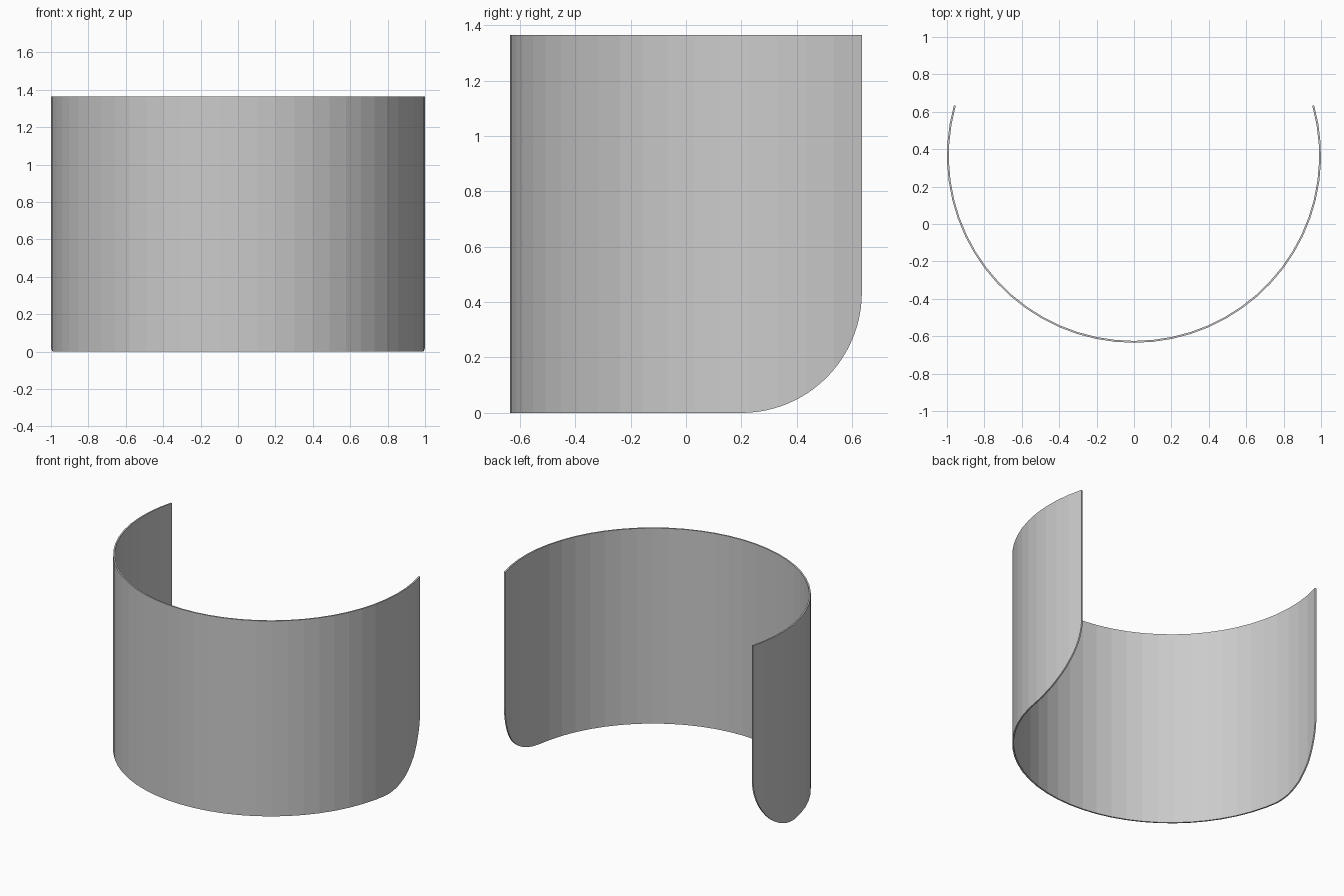
import bpy, bmesh, math

if "Cube" in bpy.data.objects:
    bpy.data.objects.remove(bpy.data.objects["Cube"])

R, T, H = 1.0, 0.01, 1.365      # outer radius, wall thickness, height
CY = 0.365                      # arc centre in y
Y0, Y1 = -0.635, 0.635          # depth limits
FILLET = 0.435                  # rounded lower rear corners
SEGS = 36
HALF = math.pi / 2 + math.asin((Y1 - CY) / R)


def extrude_profile(name, points, vector):
    """Solid made by extruding a closed outline along a vector."""
    bm = bmesh.new()
    face = bm.faces.new([bm.verts.new(p) for p in points])
    ext = bmesh.ops.extrude_face_region(bm, geom=[face])
    verts = [g for g in ext["geom"] if isinstance(g, bmesh.types.BMVert)]
    bmesh.ops.translate(bm, verts=verts, vec=vector)
    bmesh.ops.recalc_face_normals(bm, faces=bm.faces)
    mesh = bpy.data.meshes.new(name)
    bm.to_mesh(mesh)
    bm.free()
    obj = bpy.data.objects.new(name, mesh)
    bpy.context.collection.objects.link(obj)
    return obj


def arc(radius):
    angles = [-HALF + 2 * HALF * i / SEGS for i in range(SEGS + 1)]
    return [(radius * math.sin(a), CY - radius * math.cos(a), 0) for a in angles]


# Thin curved wall, open at the back
wall = extrude_profile("curved_wall", arc(R) + arc(R - T)[::-1], (0, 0, H))

# Side outline with the rounded lower rear corner, used to trim the wall
cy, cz = Y1 - FILLET, FILLET
outline = [(-2, Y1, H + 1), (-2, Y0 - 1, H + 1), (-2, Y0 - 1, 0)]
for i in range(25):
    a = math.pi / 2 * i / 24
    outline.append((-2, cy + FILLET * math.sin(a), cz - FILLET * math.cos(a)))
trim = extrude_profile("trim_cutter", outline, (4, 0, 0))
trim.hide_render = True
trim.hide_viewport = True

cut = wall.modifiers.new("round_corners", "BOOLEAN")
cut.operation = "INTERSECT"
cut.solver = "EXACT"
cut.object = trim
